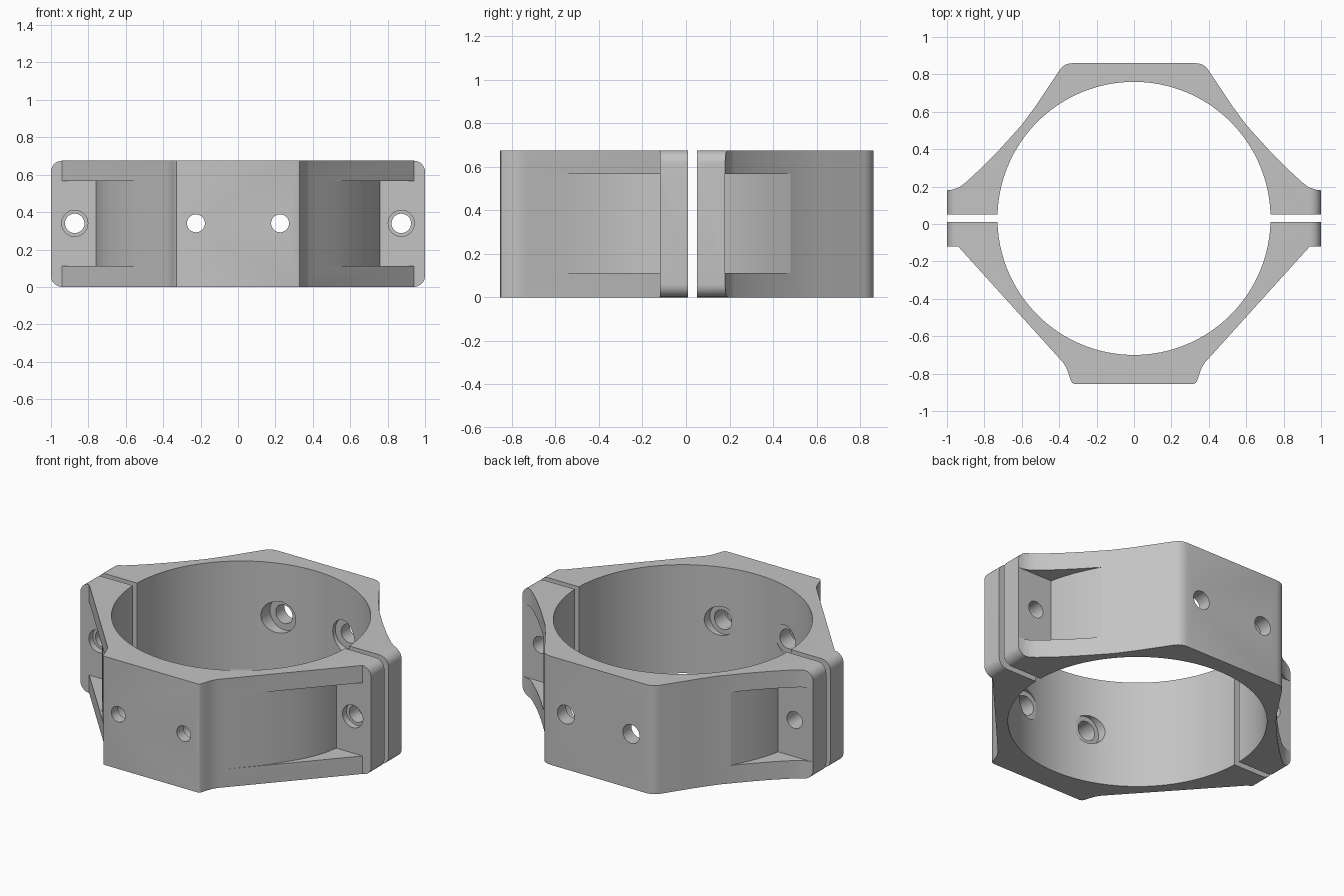
import bpy, bmesh, math
from mathutils import Vector

cube = bpy.data.objects.get("Cube")
if cube:
    bpy.data.objects.remove(cube, do_unlink=True)

HEIGHT, MID = 0.675, 0.34
BORE_Y, BORE_R = 0.03, 0.73

grey = bpy.data.materials.new("clamp grey")
grey.use_nodes = True
grey.diffuse_color = (0.55, 0.55, 0.55, 1)
grey.node_tree.nodes["Principled BSDF"].inputs["Base Color"].default_value = (0.55, 0.55, 0.55, 1)


def prism(name, points, low, high, axis="z"):
    """Extrude a flat outline along z (points are x, y) or y (points are x, z)."""
    def place(p, h):
        return (p[0], p[1], h) if axis == "z" else (p[0], h, p[1])
    bm = bmesh.new()
    face = bm.faces.new([bm.verts.new(place(p, low)) for p in points])
    moved = bmesh.ops.extrude_face_region(bm, geom=[face])["geom"]
    shift = Vector(place((0, 0), high - low))
    bmesh.ops.translate(bm, vec=shift, verts=[v for v in moved if isinstance(v, bmesh.types.BMVert)])
    bmesh.ops.recalc_face_normals(bm, faces=bm.faces)
    mesh = bpy.data.meshes.new(name)
    bm.to_mesh(mesh)
    bm.free()
    mesh.materials.append(grey)
    ob = bpy.data.objects.new(name, mesh)
    bpy.context.collection.objects.link(ob)
    return ob


def arc(cx, cy, r, start=0, end=360, steps=48):
    angles = [math.radians(start + (end - start) * i / steps) for i in range(steps)]
    return [(cx + r * math.cos(a), cy + r * math.sin(a)) for a in angles]


def combine(ob, tool, operation="DIFFERENCE"):
    tool.hide_render = True
    mod = ob.modifiers.new("cut", "BOOLEAN")
    mod.operation, mod.solver, mod.object = operation, "EXACT", tool
    bpy.ops.object.select_all(action="DESELECT")
    bpy.context.view_layer.objects.active = ob
    ob.select_set(True)
    bpy.ops.object.modifier_apply(modifier=mod.name)
    bpy.data.objects.remove(tool, do_unlink=True)


def hole(ob, x, r, y0, y1):
    combine(ob, prism("hole_cutter", arc(x, MID, r, steps=32), y0, y1, "y"))


def rounded_block():
    """Envelope that rounds the flange corners."""
    r, pts = 0.06, []
    corners = [(1 - r, HEIGHT - r), (r - 1, HEIGHT - r), (r - 1, r), (1 - r, r)]
    for i, (x, z) in enumerate(corners):
        pts += arc(x, z, r, i * 90, i * 90 + 90, 8)
        a = math.radians(i * 90 + 90)
        pts.append((x + r * math.cos(a), z + r * math.sin(a)))
    return prism("envelope", pts, -1, 1, "y")


def clamp_half(name, side, pocket):
    """side: the +x outline from the split plane outwards to the flat pad."""
    outline = side + [(-x, y) for x, y in reversed(side)]
    ob = prism(name, outline, -0.1, 0.8)
    combine(ob, rounded_block(), "INTERSECT")
    combine(ob, prism("bore_cutter", arc(0, BORE_Y, BORE_R, steps=128), -0.2, 0.9))
    for s in (1, -1):
        combine(ob, prism("pocket_cutter", [(s * x, y) for x, y in pocket], 0.112, 0.567))
    return ob


# Front half with straight flanks
front = clamp_half(
    "front_clamp_half",
    [(1.05, 0.01), (1.05, -0.12), (0.94, -0.12), (0.38, -0.74), (0.362, -0.768),
     (0.35, -0.8), (0.337, -0.84), (0.33, -0.85), (0.318, -0.855)],
    [(0.76, -0.12), (0.745, -0.2), (0.72, -0.27), (0.69, -0.337), (0.65, -0.402),
     (0.605, -0.47), (0.55, -0.545), (0.41, -0.707), (1.2, -0.707), (1.2, -0.12)])

# Back half with hollowed flanks
back = clamp_half(
    "back_clamp_half",
    [(1.05, 0.05), (1.05, 0.18), (1, 0.18), (0.97, 0.184), (0.935, 0.196), (0.9, 0.222),
     (0.81, 0.305), (0.72, 0.397), (0.6, 0.53), (0.53, 0.625), (0.4, 0.82),
     (0.383, 0.841), (0.36, 0.855), (0.33, 0.86)],
    [(0.76, 0.18), (0.75, 0.227), (0.735, 0.275), (0.72, 0.32), (0.7, 0.366),
     (0.674, 0.422), (0.644, 0.48), (1.2, 0.48), (1.2, 0.18)])

# Flange bolt holes and pad screw holes with their recesses
for s in (1, -1):
    hole(front, s * 0.873, 0.052, -0.5, 0.2)
    hole(front, s * 0.873, 0.07, -0.5, -0.08)
    hole(back, s * 0.873, 0.052, -0.2, 0.5)
    hole(front, s * 0.225, 0.048, -1, -0.5)
    hole(front, s * 0.225, 0.06, -0.79, -0.5)
    hole(front, s * 0.225, 0.09, -0.685, -0.5)
    hole(back, s * 0.225, 0.058, 0.5, 1)
    hole(back, s * 0.225, 0.098, 0.5, 0.775)

# Smooth the curved walls, keep edges sharp
for ob in (front, back):
    bpy.ops.object.select_all(action="DESELECT")
    bpy.context.view_layer.objects.active = ob
    ob.select_set(True)
    bpy.ops.object.shade_smooth_by_angle(angle=math.radians(30))
